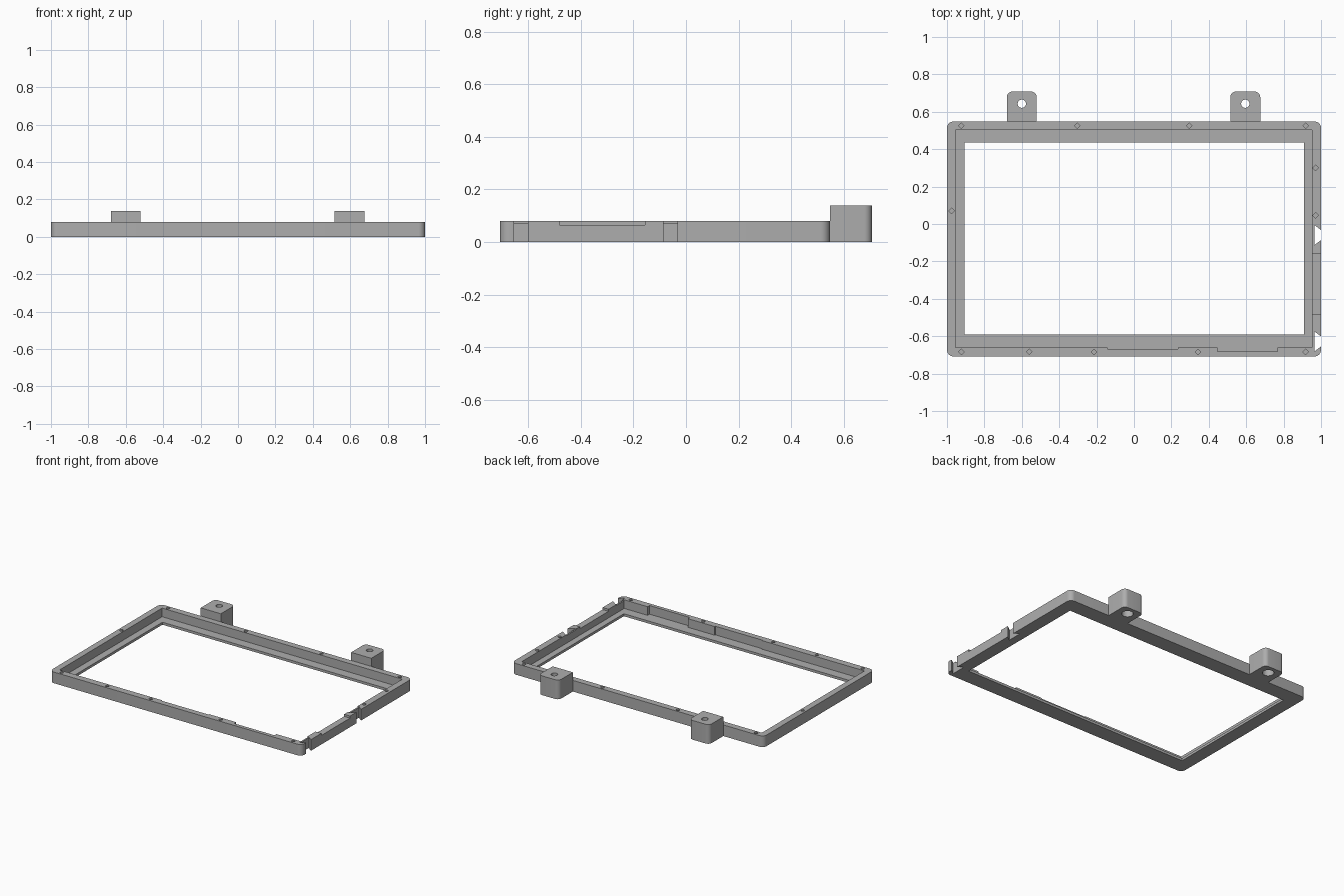
import bpy, bmesh, math

if "Cube" in bpy.data.objects:
    bpy.data.objects.remove(bpy.data.objects["Cube"])

grey = bpy.data.materials.new("mid_grey")
grey.diffuse_color = (0.42, 0.42, 0.42, 1)
grey.use_nodes = True
grey.node_tree.nodes["Principled BSDF"].inputs["Base Color"].default_value = grey.diffuse_color

FRAME_H, TAB_H, LIP = 0.08, 0.138, 0.018
FRONT, BACK = -0.708, 0.548


def prism(name, outline, z0, z1):
    """Extrude a counter-clockwise xy outline from z0 to z1."""
    bm = bmesh.new()
    base = bm.faces.new([bm.verts.new((x, y, z0)) for x, y in outline])
    top = bmesh.ops.extrude_face_region(bm, geom=[base])["geom"]
    bmesh.ops.translate(bm, vec=(0, 0, z1 - z0),
                        verts=[v for v in top if isinstance(v, bmesh.types.BMVert)])
    bmesh.ops.recalc_face_normals(bm, faces=bm.faces)
    mesh = bpy.data.meshes.new(name)
    bm.to_mesh(mesh)
    bm.free()
    mesh.materials.append(grey)
    ob = bpy.data.objects.new(name, mesh)
    bpy.context.collection.objects.link(ob)
    return ob


def rect(x0, x1, y0, y1):
    return [(x0, y0), (x1, y0), (x1, y1), (x0, y1)]


def circle(x, y, r, n):
    return [(x + r * math.cos(2 * math.pi * i / n),
             y + r * math.sin(2 * math.pi * i / n)) for i in range(n)]


def rounded(x0, x1, y0, y1, r, front=True, n=8):
    """Rectangle with rounded corners; the front pair can stay square."""
    pts = []
    corners = [(x0, y0, 1, 1, 180), (x1, y0, -1, 1, 270),
               (x1, y1, -1, -1, 0), (x0, y1, 1, -1, 90)]
    for i, (x, y, sx, sy, a0) in enumerate(corners):
        if i < 2 and not front:
            pts.append((x, y))
            continue
        for k in range(n + 1):
            a = math.radians(a0 + 90 * k / n)
            pts.append((x + sx * r + r * math.cos(a), y + sy * r + r * math.sin(a)))
    return pts


def cut(ob, outline, z0, z1):
    """Subtract a prism from an object and discard the cutter."""
    cutter = prism("cutter", outline, z0, z1)
    cutter.hide_render = True
    mod = ob.modifiers.new("cut", 'BOOLEAN')
    mod.operation, mod.solver, mod.object = 'DIFFERENCE', 'EXACT', cutter
    bpy.context.view_layer.objects.active = ob
    bpy.ops.object.modifier_apply(modifier=mod.name)
    bpy.data.objects.remove(cutter, do_unlink=True)


def smooth(ob):
    bpy.ops.object.select_all(action='DESELECT')
    ob.select_set(True)
    bpy.context.view_layer.objects.active = ob
    bpy.ops.object.shade_smooth_by_angle(angle=math.radians(30))


# Bezel frame: rounded slab, stepped pocket and window opening
frame = prism("bezel_frame", rounded(-1, 1, FRONT, BACK, 0.035), 0, FRAME_H)
pocket = [(-0.955, -0.66), (-0.142, -0.66), (-0.142, -0.667), (0.234, -0.667),
          (0.234, -0.66), (0.447, -0.66), (0.447, -0.682), (0.767, -0.682),
          (0.767, -0.66), (0.953, -0.66), (0.953, 0.503), (-0.955, 0.503)]
cut(frame, pocket, LIP, 0.2)
cut(frame, rect(-0.905, 0.908, -0.592, 0.435), -0.1, 0.2)

# Lowered stretch of the right wall
cut(frame, rect(0.94, 1.1, -0.482, -0.157), 0.065, 0.2)

# Dovetail slots in the right wall, with a slightly lower thin web behind
for y in (-0.059, -0.628):
    cut(frame, [(0.964, y - 0.054), (1.0, y - 0.027), (1.05, y - 0.027),
                (1.05, y + 0.027), (1.0, y + 0.027), (0.964, y + 0.054)], -0.1, 0.2)
    cut(frame, rect(0.945, 0.968, max(y - 0.054, -0.66), y + 0.054), 0.073, 0.2)

# Diamond pin holes in the rim
pins = [(x, 0.525) for x in (-0.923, -0.304, 0.296, 0.918)]
pins += [(x, -0.684) for x in (-0.923, -0.56, -0.214, 0.342, 0.918)]
pins += [(-0.975, 0.07), (0.971, 0.3), (0.971, 0.046)]
for x, y in pins:
    cut(frame, circle(x, y, 0.015, 4), 0.03, 0.2)
smooth(frame)

# Mounting tabs with a counterbored screw hole
for name, x in (("left_mounting_tab", -0.6), ("right_mounting_tab", 0.595)):
    tab = prism(name, rounded(x - 0.08, x + 0.08, BACK, 0.708, 0.03, front=False), 0, TAB_H)
    cut(tab, circle(x, 0.643, 0.022, 24), -0.1, 0.3)
    cut(tab, circle(x, 0.643, 0.038, 24), -0.1, 0.08)
    smooth(tab)
